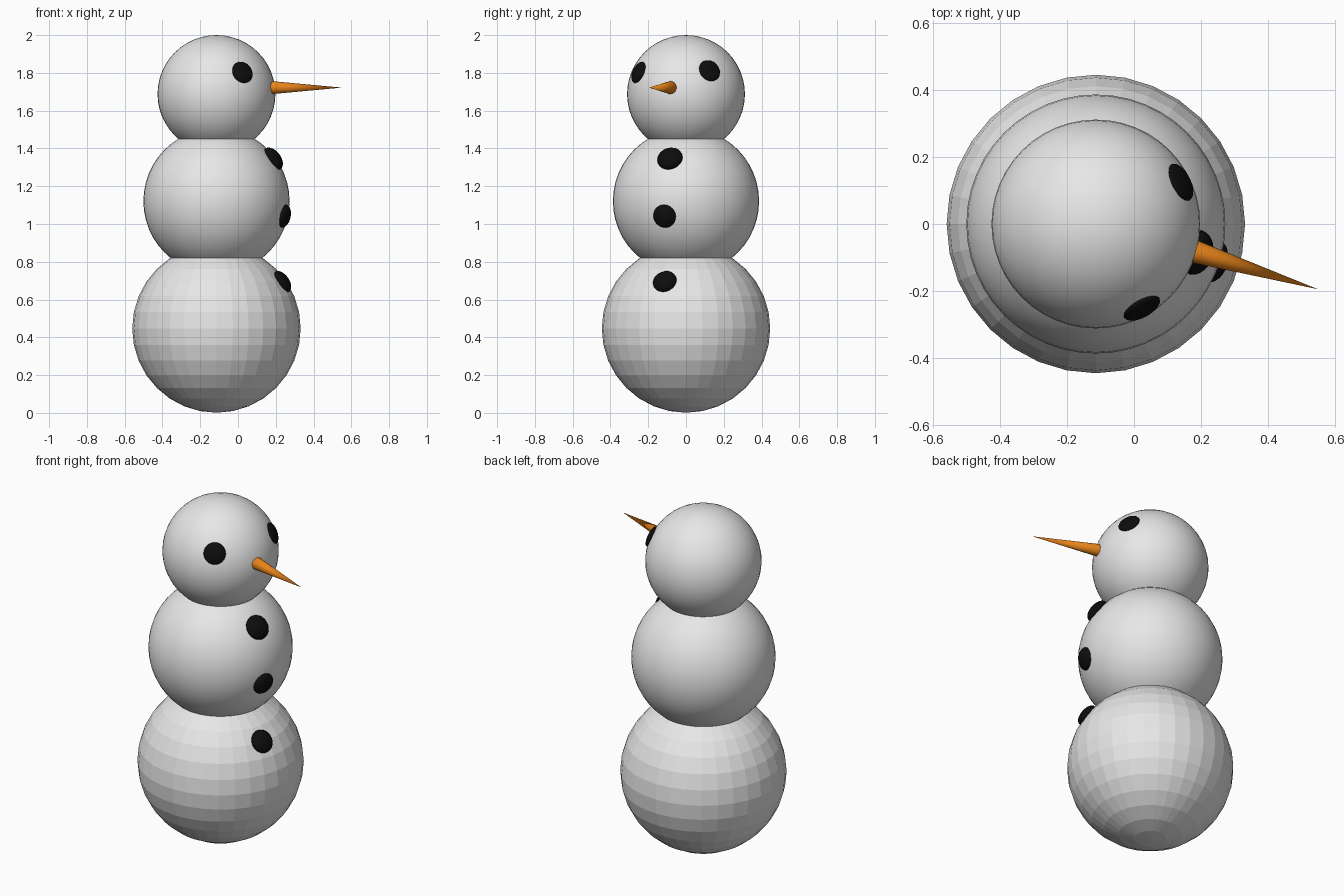
import bpy
import math
from mathutils import Vector

cube = bpy.data.objects.get("Cube")
if cube:
    bpy.data.objects.remove(cube, do_unlink=True)


def material(name, colour):
    mat = bpy.data.materials.new(name)
    mat.use_nodes = True
    mat.diffuse_color = (*colour, 1)
    mat.node_tree.nodes["Principled BSDF"].inputs["Base Color"].default_value = (*colour, 1)
    return mat


snow = material("snow white", (0.8, 0.8, 0.8))
coal = material("coal black", (0.004, 0.004, 0.004))
carrot = material("carrot orange", (0.8, 0.23, 0.01))


def finish(name, mat, smooth=True):
    obj = bpy.context.object
    obj.name = name
    obj.data.name = name
    obj.data.materials.append(mat)
    if smooth:
        bpy.ops.object.shade_smooth_by_angle(angle=math.radians(40))
    return obj


def ball(name, centre, radius, segments, smooth):
    bpy.ops.mesh.primitive_uv_sphere_add(segments=segments, ring_count=segments // 2,
                                         radius=radius, location=centre)
    finish(name, snow, smooth)


def lump(name, centre, radius, direction, size, thickness):
    """Flattened coal lump lying on a ball, facing outward."""
    out = Vector(direction).normalized()
    bpy.ops.mesh.primitive_uv_sphere_add(
        segments=24, ring_count=12, radius=1,
        location=Vector(centre) + out * (radius - 0.004),
        rotation=out.to_track_quat('Z', 'Y').to_euler())
    bpy.context.object.scale = (size, size, thickness)
    finish(name, coal)


# Three stacked snow balls; the lowest is faceted
base, middle, head = [(-0.114, 0, z) for z in (0.447, 1.121, 1.688)]
base_r, middle_r, head_r = 0.446, 0.387, 0.312
ball("base_ball", base, base_r, 32, False)
ball("middle_ball", middle, middle_r, 48, True)
ball("head_ball", head, head_r, 48, True)

# Eyes
lump("right_eye", head, head_r, (0.138, -0.252, 0.115), 0.06, 0.02)
lump("left_eye", head, head_r, (0.256, 0.126, 0.125), 0.06, 0.02)

# Buttons
lump("top_button", middle, middle_r, (0.307, -0.087, 0.23), 0.068, 0.04)
lump("middle_button", middle, middle_r, (0.36, -0.114, -0.08), 0.062, 0.032)
lump("bottom_button", base, base_r, (0.354, -0.114, 0.252), 0.064, 0.034)

# Carrot nose
start, tip = Vector((0.183, -0.083, 1.722)), Vector((0.55, -0.195, 1.722))
axis = tip - start
bpy.ops.mesh.primitive_cone_add(vertices=32, radius1=0.034, radius2=0, depth=axis.length,
                                location=(start + tip) / 2,
                                rotation=axis.to_track_quat('Z', 'Y').to_euler())
finish("carrot_nose", carrot)
